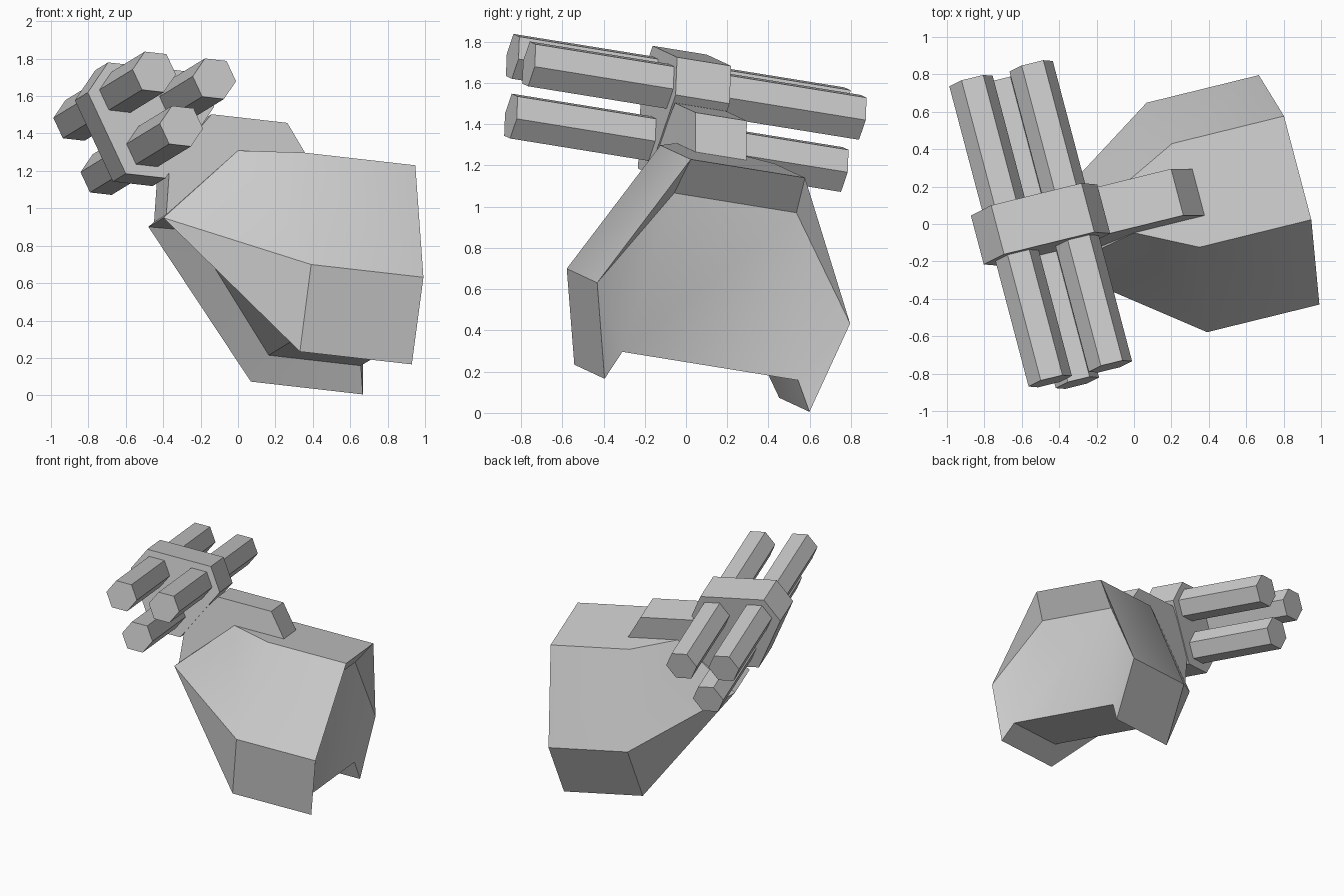
import bpy, bmesh, math
from mathutils import Matrix, Vector

cube = bpy.data.objects.get("Cube")
if cube:
    bpy.data.objects.remove(cube)

grey = bpy.data.materials.new("plain_grey")
grey.use_nodes = True
GREY = (0.6, 0.6, 0.6, 1)
grey.diffuse_color = GREY
grey.node_tree.nodes["Principled BSDF"].inputs["Base Color"].default_value = GREY

# Tilted frame shared by all parts: along the arm, across (mirror axis), up
along = Vector((0.965, 0.237, -0.11)).normalized()
across = Vector((-0.256, 0.955, -0.154))
across = (across - along * across.dot(along)).normalized()
FRAME = Matrix((along, across, along.cross(across))).transposed().to_4x4()
FRAME.translation = (0.875, 0.30, 1.185)


def finish(bm, name, smooth=False):
    bmesh.ops.remove_doubles(bm, verts=bm.verts, dist=0.0005)
    bmesh.ops.recalc_face_normals(bm, faces=bm.faces)
    bm.transform(FRAME)
    mesh = bpy.data.meshes.new(name)
    bm.to_mesh(mesh)
    bm.free()
    mesh.materials.append(grey)
    obj = bpy.data.objects.new(name, mesh)
    bpy.context.collection.objects.link(obj)
    if smooth:
        bpy.ops.object.select_all(action='DESELECT')
        obj.select_set(True)
        bpy.context.view_layer.objects.active = obj
        bpy.ops.object.shade_smooth_by_angle(angle=math.radians(30))
    return obj


def extrude_profile(name, profile, half):
    """Prism: (along, up) outline stretched across the mirror axis."""
    bm = bmesh.new()
    rings = [[bm.verts.new((a, s * half, u)) for a, u in profile] for s in (-1, 1)]
    for ring in rings:
        bm.faces.new(ring)
    n = len(profile)
    for i in range(n):
        j = (i + 1) % n
        bm.faces.new((rings[0][i], rings[0][j], rings[1][j], rings[1][i]))
    return finish(bm, name)


# Shoulder shell: named corners of one half
corner = {
    "top_tip": (-0.94, -0.13, 0), "top_out": (-0.62, -0.29, 0), "top_in": (0, -0.29, 0),
    "mid_in": (0, -0.642, -0.665), "mid_out": (-0.622, -0.642, -0.665),
    "low_in": (0, -0.52, -1.12), "low_out": (-0.62, -0.52, -1.12),
    "nose": (-1.332, -0.158, -0.414),
    "rim_nose": (-1.11, -0.09, -0.42), "rim_out": (-0.55, -0.446, -0.98),
    "rim_in": (-0.04, -0.446, -0.98), "recess": (-0.12, -0.31, -0.183),
}
half_faces = [
    "top_tip nose mid_out top_out", "top_out mid_out mid_in top_in",
    "mid_out low_out low_in mid_in", "mid_out nose low_out",
    "nose rim_nose rim_out low_out", "low_out rim_out rim_in low_in",
    "top_in mid_in recess", "recess mid_in rim_in", "mid_in low_in rim_in",
]
# Strips that join a half to its mirror image
bridges = ["top_tip nose", "nose rim_nose", "rim_nose rim_out", "rim_out rim_in",
           "rim_in recess", "recess top_in", "top_in top_out", "top_out top_tip"]

bm = bmesh.new()
near = {k: bm.verts.new(p) for k, p in corner.items()}
far = {k: bm.verts.new((p[0], -p[1], p[2])) for k, p in corner.items()}
for names in half_faces:
    for side in (near, far):
        bm.faces.new([side[k] for k in names.split()])
for names in bridges:
    p, q = names.split()
    bm.faces.new((near[p], near[q], far[q], far[p]))
finish(bm, "shoulder_shell", smooth=True)

# Strap folded over the top and outer slope of the shell
extrude_profile("mount_strap", [(-0.55, 0), (-0.68, 0.18), (-1.1, 0.18), (-1.31, -0.11),
                                (-1.31, -0.39), (-0.94, 0)], 0.13)

# Rounded triangular block gripping the barrels
extrude_profile("barrel_block", [(-1.69, 0.395), (-1.19, 0.395), (-1.09, 0.22),
                                 (-1.33, -0.195), (-1.55, -0.195), (-1.79, 0.22)], 0.137)

# Three hexagonal barrels running through the block
for name, a, u in (("outer", -1.607, 0.242), ("inner", -1.274, 0.242), ("lower", -1.437, -0.034)):
    hexagon = [(a + 0.12 * math.cos(math.radians(t)), u + 0.12 * math.sin(math.radians(t)))
               for t in range(0, 360, 60)]
    extrude_profile(name + "_barrel", hexagon, 0.84)
